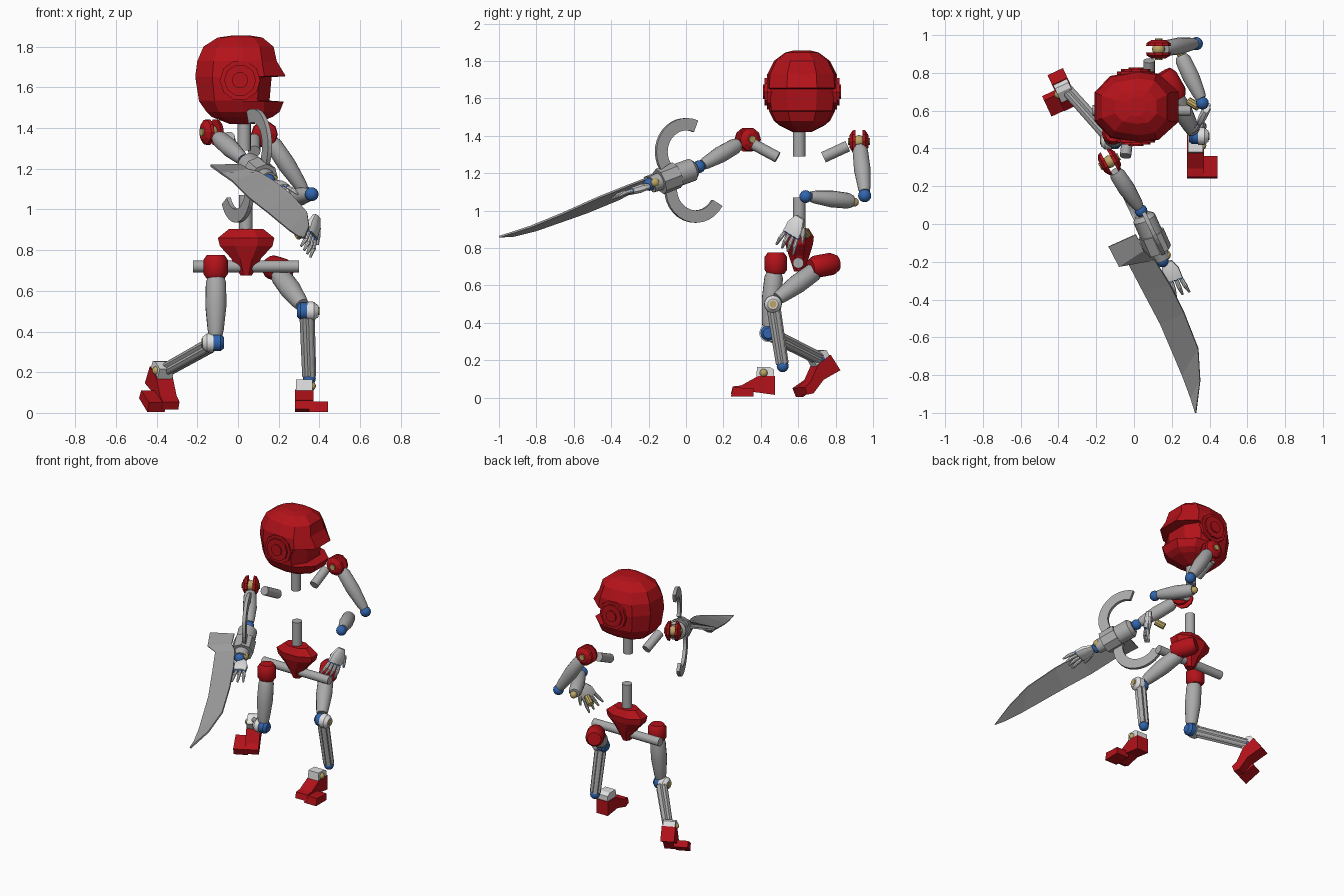
import bpy, math
from math import radians, cos, sin, pi
from mathutils import Vector as V, Matrix as M

if "Cube" in bpy.data.objects:
    bpy.data.objects.remove(bpy.data.objects["Cube"])


def material(name, rgb):
    m = bpy.data.materials.new(name)
    m.use_nodes = True
    m.diffuse_color = (*rgb, 1)
    m.node_tree.nodes["Principled BSDF"].inputs["Base Color"].default_value = (*rgb, 1)
    return m


RED = material("armour red", (0.45, 0.006, 0.01))
GREY = material("limb grey", (0.4, 0.4, 0.4))
STEEL = material("blade grey", (0.33, 0.33, 0.33))
WHITE = material("pale grey", (0.75, 0.75, 0.75))
BLUE = material("joint blue", (0.03, 0.13, 0.42))
GOLD = material("joint gold", (0.5, 0.38, 0.13))


def make(name, verts, faces, mat, smooth=True):
    me = bpy.data.meshes.new(name)
    me.from_pydata([tuple(v) for v in verts], [], faces)
    me.materials.append(mat)
    if smooth:
        me.polygons.foreach_set("use_smooth", [True] * len(me.polygons))
        me.set_sharp_from_angle(angle=radians(35))
    ob = bpy.data.objects.new(name, me)
    bpy.context.collection.objects.link(ob)
    return ob


def loft(name, rings, mat, smooth=True):
    n = len(rings[0])
    faces = [(k * n + i, k * n + (i + 1) % n, (k + 1) * n + (i + 1) % n, (k + 1) * n + i)
             for k in range(len(rings) - 1) for i in range(n)]
    faces += [tuple(reversed(range(n))), tuple(range((len(rings) - 1) * n, len(rings) * n))]
    return make(name, [p for r in rings for p in r], faces, mat, smooth)


def limb(name, a, b, stations, mat, sides=16, groove=1.0, smooth=True):
    """Turned part from a to b; stations are (fraction, radius)."""
    a, b = V(a), V(b)
    q = (b - a).to_track_quat('Z', 'Y')
    rings = []
    for t, r in stations:
        rings.append([a.lerp(b, t) + q @ V((cos(2 * pi * i / sides), sin(2 * pi * i / sides), 0))
                      * r * (groove if i % 4 == 0 else 1) for i in range(sides)])
    return loft(name, rings, mat, smooth)


def rod(name, a, b, r, mat, sides=16):
    return limb(name, a, b, [(0, r), (1, r)], mat, sides)


def ball(name, c, r, mat):
    c = V(c)
    st = [((1 - cos(pi * k / 8)) / 2, max(r * sin(pi * k / 8), r * 0.05)) for k in range(9)]
    return limb(name, c - V((0, 0, r)), c + V((0, 0, r)), st, mat)


def prism(name, profile, x0, x1, mat, mtx):
    """Side profile in y, z extruded along x."""
    return loft(name, [[mtx @ V((x, y, z)) for y, z in profile] for x in (x0, x1)], mat, False)


def ribbon(name, pairs, thick, mat):
    """Thin plate between two edges."""
    n = len(pairs)
    faces = [(2 * i, 2 * i + 1, 2 * i + 3, 2 * i + 2) for i in range(n - 1)]
    ob = make(name, [p for pr in pairs for p in pr], faces, mat, False)
    sol = ob.modifiers.new("thickness", 'SOLIDIFY')
    sol.thickness, sol.offset = thick, 0
    return ob


BARREL = [(0, 0.044), (0.2, 0.06), (0.8, 0.06), (1, 0.044)]
MUSCLE = [(0, 0.032), (0.1, 0.042), (0.5, 0.045), (0.9, 0.034), (1, 0.028)]
THIGH = [(0, 0.04), (0.1, 0.05), (0.5, 0.052), (0.9, 0.04), (1, 0.034)]

# Helmet: faceted rings of (height, back, front, half width), visor stepped in
rings = []
for z, xb, xf, w in [(1.42, -0.04, 0.08, 0.05), (1.455, -0.13, 0.17, 0.12), (1.48, -0.155, 0.205, 0.15),
                     (1.53, -0.19, 0.225, 0.175), (1.535, -0.192, 0.155, 0.177), (1.65, -0.21, 0.165, 0.19),
                     (1.655, -0.21, 0.235, 0.19), (1.73, -0.2, 0.19, 0.185), (1.8, -0.17, 0.175, 0.15),
                     (1.845, -0.1, 0.12, 0.09), (1.855, -0.03, 0.06, 0.05)]:
    side = min(xf * 0.62, 0.13)
    half = [(xf, 0.42), (side, 0.92), (side * 0.2, 1.0), (xb * 0.6, 0.86), (xb, 0.4)]
    ring = [(x, 0.62 + w * f, z) for x, f in half] + [(x, 0.62 - w * f, z) for x, f in reversed(half)]
    rings.append(ring)
loft("helmet", rings, RED, False)
for s in (-1, 1):
    for part, r, y0, y1 in [("ear_plate", 0.1, 0.13, 0.188), ("ear_ring", 0.078, 0.13, 0.2),
                            ("ear_hub", 0.04, 0.13, 0.208)]:
        rod(part, (0.01, 0.62 + s * y0, 1.635), (0.01, 0.62 + s * y1, 1.635), r, RED, 10)

# Torso rods and pelvis
rod("neck", (0.03, 0.605, 1.29), (0.03, 0.605, 1.48), 0.033, GREY)
rod("spine", (0.038, 0.605, 0.86), (0.038, 0.605, 1.07), 0.033, GREY)
rod("hip_bar", (-0.22, 0.6, 0.72), (0.3, 0.6, 0.72), 0.029, GREY)
loft("pelvis", [[(0.04 + wx * cos(pi * (i + 0.5) / 4), 0.605 + wy * sin(pi * (i + 0.5) / 4), z) for i in range(8)]
                for z, wx, wy in [(0.675, 0.03, 0.03), (0.76, 0.08, 0.06), (0.82, 0.14, 0.08),
                                  (0.86, 0.15, 0.085), (0.905, 0.09, 0.055)]], RED, False)
rod("right_collar_rod", (-0.03, 0.49, 1.285), (-0.045, 0.36, 1.355), 0.03, GREY)
rod("left_collar_rod", (0.08, 0.735, 1.285), (0.08, 0.865, 1.345), 0.03, GREY)

# Shoulders: paired red discs round a gold ball
for name, c, axis in [("right_shoulder", V((-0.13, 0.33, 1.38)), V((0.88, 0.47, 0))),
                      ("left_shoulder", V((0.13, 0.925, 1.37)), V((0, 1, 0)))]:
    for s in (-1, 1):
        limb(name + "_disc", c + axis * s * 0.018, c + axis * s * 0.05,
             [(0, 0.066), (0.5, 0.062), (1, 0.035)], RED, 10, 1, False)
    ball(name + "_ball", c, 0.034, GOLD)
    rod(name + "_pin", c - axis * 0.058, c + axis * 0.058, 0.02, GOLD, 10)


# Hands: palm, jointed fingers and thumb
def hand(side, wrist, fwd, across, thumb):
    wrist, f = V(wrist), V(fwd).normalized()
    a = V(across)
    a = (a - f * a.dot(f)).normalized()
    n = f.cross(a)

    def palm_ring(t, w, h):
        return [wrist + f * t + a * w * i + n * h * j
                for i, j in ((1, .5), (.6, 1), (-.6, 1), (-1, .5), (-1, -.5), (-.6, -1), (.6, -1), (1, -.5))]
    loft(side + "_palm", [palm_ring(0, 0.025, 0.015), palm_ring(0.05, 0.048, 0.022),
                          palm_ring(0.105, 0.05, 0.018)], WHITE)
    for k in (-1.5, -0.5, 0.5, 1.5):
        root = wrist + f * 0.105 + a * k * 0.026
        d = (f + a * k * 0.13).normalized()
        mid = root + d * 0.05
        ball(side + "_knuckle", root, 0.013, BLUE)
        limb(side + "_finger", root, mid, [(0, 0.011), (1, 0.012)], WHITE, 8)
        limb(side + "_fingertip", mid, mid + (d - n * 0.25) * 0.045, [(0, 0.012), (1, 0.006)], WHITE, 8)
    root = wrist + f * 0.04 + a * thumb * 0.045
    limb(side + "_thumb", root, root + f * 0.075 + a * thumb * 0.035,
         [(0, 0.014), (0.5, 0.013), (1, 0.006)], WHITE, 8)


# Left arm, bent behind the body
limb("left_upper_arm", (0.16, 0.93, 1.34), (0.32, 0.955, 1.1), MUSCLE, GREY)
ball("left_elbow", (0.33, 0.955, 1.08), 0.035, BLUE)
limb("left_forearm", (0.25, 0.89, 1.05), (0.355, 0.665, 1.075), MUSCLE, GREY)
ball("left_elbow_pin", (0.25, 0.9, 1.045), 0.024, GOLD)
ball("left_wrist", (0.362, 0.64, 1.075), 0.034, BLUE)
hand("left", (0.385, 0.61, 0.965), (-0.22, -0.45, -0.9), (0.4, 0.8, -0.3), 1)
rod("left_wrist_pin", (0.29, 0.65, 0.87), (0.34, 0.62, 0.9), 0.022, GOLD, 10)

# Right arm, reaching forward
limb("right_upper_arm", (-0.1, 0.28, 1.355), (0.025, 0.09, 1.245), MUSCLE, GREY)
ball("right_elbow", (0.037, 0.07, 1.235), 0.034, BLUE)
limb("right_forearm", (0.045, 0.05, 1.225), (0.15, -0.185, 1.14),
     [(0, 0.04), (0.08, 0.062), (0.55, 0.062), (0.56, 0.052), (1, 0.045)], GREY)
rod("right_forearm_cuff", (0.09, -0.05, 1.19), (0.13, -0.14, 1.155), 0.072, GREY, 8)
ball("right_wrist", (0.15, -0.195, 1.14), 0.034, BLUE)
ball("right_wrist_pin", (0.17, -0.165, 1.15), 0.025, GOLD)
hand("right", (0.175, -0.2, 1.13), (0.32, -0.9, -0.25), (0.9, 0.32, 0.1), -1)

# Long blade with its square root, then two hooked blades
left = [(-0.135, -0.12, 1.215), (-0.08, -0.225, 1.175), (-0.03, -0.21, 1.14), (0.05, -0.36, 1.06),
        (0.14, -0.53, 0.99), (0.255, -0.8, 0.895), (0.3, -0.92, 0.865), (0.325, -1, 0.86)]
right = [(0.01, -0.055, 1.22), (0.05, -0.14, 1.195), (0.11, -0.19, 1.18), (0.19, -0.32, 1.13),
         (0.265, -0.47, 1.07), (0.34, -0.66, 0.985), (0.35, -0.83, 0.915), (0.328, -1, 0.86)]
ribbon("long_blade", list(zip(left, right)), 0.01, STEEL)
along = V((-0.43, 0.9, 0))
for name, c, a0, a1 in [("upper_hook", V((0.08, 0, 1.315)), 68, 212),
                        ("lower_hook", V((-0.003, 0.05, 1.115)), 165, 330)]:
    pairs = []
    for k in range(15):
        t = radians(a0 + (a1 - a0) * k / 14)
        d = along * cos(t) + V((0, 0, sin(t)))
        pairs.append((c + d * 0.114, c + d * 0.18))
    ribbon(name, pairs, 0.022, GREY)

# Legs: hip barrel, thigh, knee and grooved shin
for side, s, hip, thigh, knee, shin in [
    ("left", 1, ((0.155, 0.805, 0.72), (0.235, 0.665, 0.695)), ((0.2, 0.7, 0.685), (0.315, 0.49, 0.53)),
     (0.335, 0.465, 0.5), ((0.34, 0.47, 0.47), (0.35, 0.515, 0.18))),
    ("right", -1, ((-0.11, 0.48, 0.66), (-0.11, 0.48, 0.775)), ((-0.108, 0.472, 0.67), (-0.11, 0.442, 0.38)),
     (-0.115, 0.44, 0.345), ((-0.14, 0.47, 0.33), (-0.355, 0.71, 0.21)))]:
    limb(side + "_hip", *hip, BARREL, RED)
    limb(side + "_thigh", *thigh, THIGH, GREY)
    knee = V(knee)
    x = V((s, 0, 0))
    limb(side + "_knee_joint", knee - x * 0.045, knee + x * 0.01, [(0, 0.028), (0.3, 0.042), (1, 0.042)], BLUE)
    limb(side + "_kneecap", knee + x * 0.005, knee + x * 0.06, [(0, 0.048), (0.6, 0.046), (1, 0.028)], WHITE)
    rod(side + "_knee_pin", knee + x * 0.04, knee + x * 0.065, 0.02, GOLD)
    limb(side + "_shin", *shin, [(0, 0.038), (1, 0.035)], GREY, 16, 0.7, False)
    end = V(shin[1])
    ball(side + "_shin_end", end + (end - V(shin[0])).normalized() * 0.012, 0.032, BLUE)

# Feet: sloped sole, split outer toe, ankle block
SOLE = [(0.06, 0.015), (0.06, 0.115), (-0.03, 0.115), (-0.12, 0.065), (-0.165, 0.06), (-0.175, 0.02),
        (-0.14, 0.005), (-0.05, 0.03)]
TOE = [(-0.055, 0.005), (-0.055, 0.05), (-0.165, 0.055), (-0.175, 0.005)]
ANKLE = [(0.055, 0.1), (0.055, 0.15), (0.03, 0.165), (-0.035, 0.165), (-0.04, 0.1)]
for side, s, mtx in [("left", 1, M.Translation((0.325, 0.415, 0))),
                     ("right", -1, M.Translation((-0.4, 0.77, 0.1)) @ M.Rotation(radians(25), 4, 'Z')
                      @ M.Rotation(radians(35), 4, 'X'))]:
    prism(side + "_foot", SOLE, -0.045, 0.045, RED, mtx)
    prism(side + "_outer_toe", TOE, s * 0.025, s * 0.118, RED, mtx)
    prism(side + "_ankle", ANKLE, -0.04, 0.04, WHITE, mtx)
    ball(side + "_ankle_pin", mtx @ V((s * 0.036, 0, 0.132)), 0.022, GOLD)
